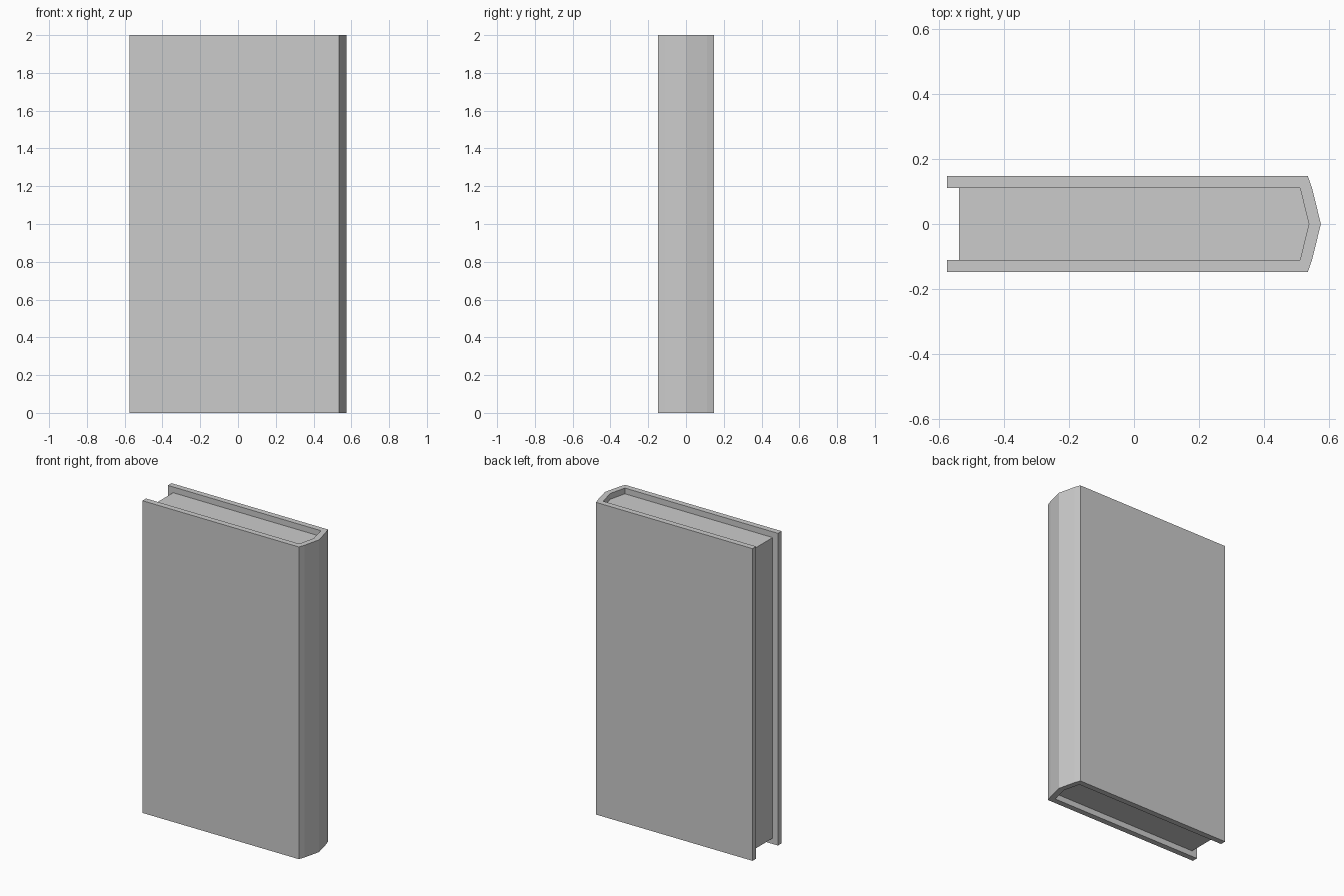
import bpy, bmesh

if "Cube" in bpy.data.objects:
    bpy.data.objects.remove(bpy.data.objects["Cube"])


def prism(name, profile, z0, z1):
    """Extrude a closed xy outline from z0 to z1."""
    bm = bmesh.new()
    face = bm.faces.new([bm.verts.new((x, y, z0)) for x, y in profile])
    ext = bmesh.ops.extrude_face_region(bm, geom=[face])
    verts = [v for v in ext["geom"] if isinstance(v, bmesh.types.BMVert)]
    bmesh.ops.translate(bm, verts=verts, vec=(0, 0, z1 - z0))
    bmesh.ops.recalc_face_normals(bm, faces=bm.faces)
    mesh = bpy.data.meshes.new(name)
    bm.to_mesh(mesh)
    bm.free()
    obj = bpy.data.objects.new(name, mesh)
    bpy.context.collection.objects.link(obj)
    return obj


def mirror_y(half):
    """Complete an open line ending on y = 0 with its mirror image."""
    return half + [(x, -y) for x, y in reversed(half[:-1])]


HEIGHT = 2.0
THICK = 0.037   # cover board thickness and page inset
OUT_Y, IN_Y = 0.147, 0.11

# Cover: two boards joined by a faceted, pointed spine
outer = mirror_y([(-0.574, -OUT_Y), (0.534, -OUT_Y), (0.547, -IN_Y), (0.574, 0)])
inner = mirror_y([(-0.574, -IN_Y), (0.51, -IN_Y), (0.537, 0)])
prism("cover", outer + inner[::-1], 0, HEIGHT)

# Page block: fills the cover, inset at the top, bottom and open edge
pages = mirror_y([(-0.574 + THICK, -IN_Y), (0.51, -IN_Y), (0.537, 0)])
prism("pages", pages, THICK, HEIGHT - THICK)
